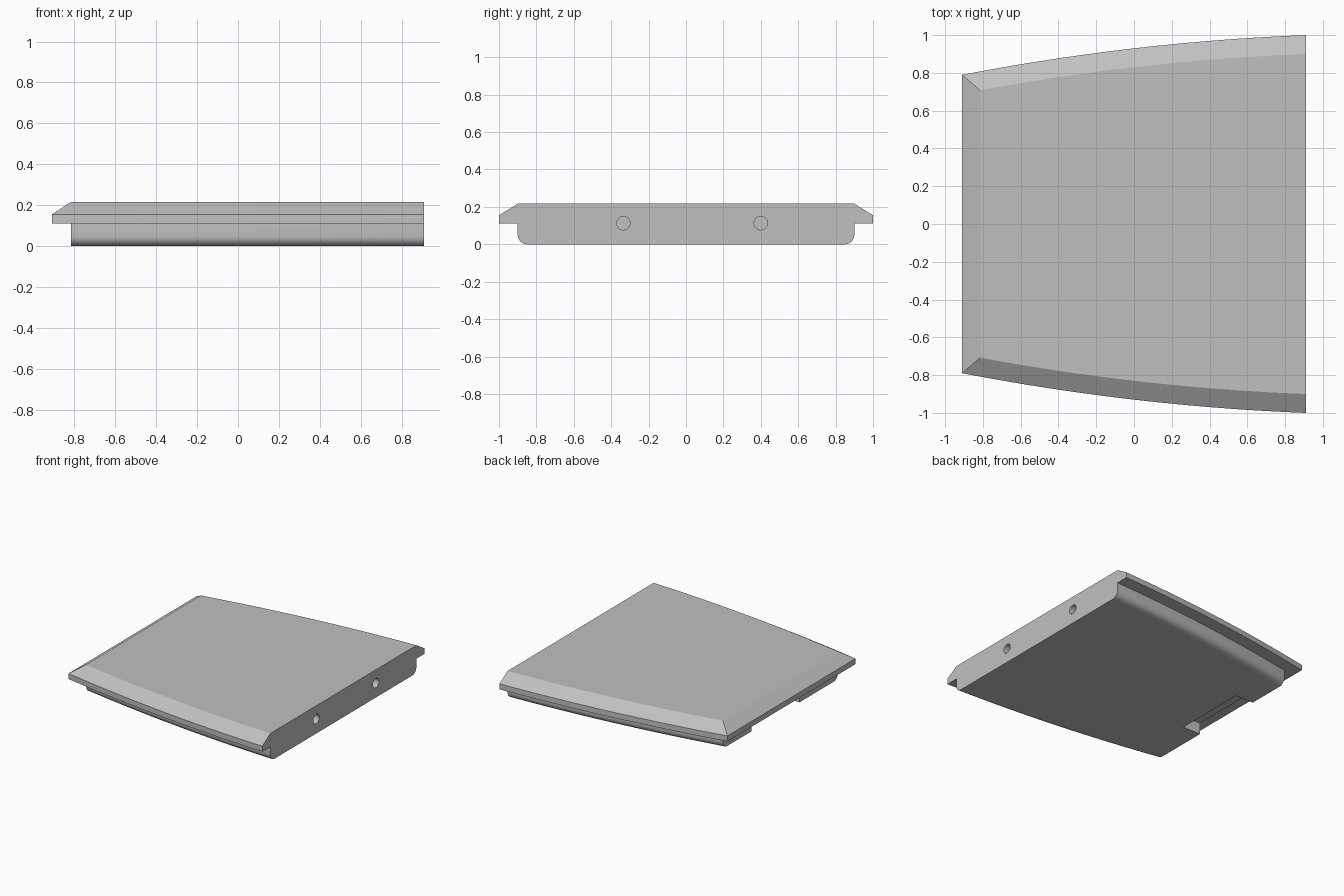
import bpy, bmesh, math

cube = bpy.data.objects.get("Cube")
if cube:
    bpy.data.objects.remove(cube, do_unlink=True)

X_END, LIP, STEPS = 0.91, 0.095, 24
LIP_BOTTOM, LIP_TOP, TOP = 0.112, 0.155, 0.217
RADIUS, ARC = 0.05, 6

# Plain grey finish
grey = bpy.data.materials.new("light_grey")
grey.use_nodes = True
grey.diffuse_color = (0.53, 0.53, 0.53, 1)
grey.node_tree.nodes["Principled BSDF"].inputs["Base Color"].default_value = (0.53, 0.53, 0.53, 1)


def half_width(x):
    """Bowed side edge, widest at the straight joining end."""
    u = X_END - x
    return 1 - 0.0385 * u - 0.0423 * u * u


def outline(x_start, inset, z):
    """Open chain from the joining end, round the tapered end and back."""
    xs = [X_END + (x_start - X_END) * i / STEPS for i in range(STEPS + 1)]
    front = [(x, inset - half_width(x), z) for x in xs]
    return front + [(x, -y, z) for x, y, z in reversed(front)]


# Levels: rounded lower body, overhanging lip, bevel up to the top
inner_x = LIP - X_END
levels = []
for i in range(ARC + 1):
    a = math.pi / 2 * i / ARC
    levels.append((inner_x, 0.1 + RADIUS * (1 - math.sin(a)), RADIUS * (1 - math.cos(a))))
levels += [(inner_x, 0.1, LIP_BOTTOM), (-X_END, 0, LIP_BOTTOM),
           (-X_END, 0, LIP_TOP), (inner_x, 0.1, TOP)]

bm = bmesh.new()
chains = [[bm.verts.new(p) for p in outline(*level)] for level in levels]
for low, high in zip(chains, chains[1:]):
    for i in range(len(low) - 1):
        bm.faces.new((low[i], low[i + 1], high[i + 1], high[i]))
bm.faces.new(chains[0])
bm.faces.new(chains[-1])
bm.faces.new([c[0] for c in chains] + [c[-1] for c in reversed(chains)])
bmesh.ops.recalc_face_normals(bm, faces=bm.faces)
mesh = bpy.data.meshes.new("panel")
bm.to_mesh(mesh)
bm.free()
mesh.materials.append(grey)
panel = bpy.data.objects.new("panel", mesh)
bpy.context.collection.objects.link(panel)


def cut(cutter):
    """Subtract a helper from the panel, then remove it."""
    cutter.hide_render = True
    cutter.data.materials.append(grey)
    mod = panel.modifiers.new("cut", "BOOLEAN")
    mod.operation, mod.solver, mod.object = "DIFFERENCE", "EXACT", cutter
    bpy.ops.object.select_all(action="DESELECT")
    bpy.context.view_layer.objects.active = panel
    panel.select_set(True)
    bpy.ops.object.modifier_apply(modifier=mod.name)
    bpy.data.objects.remove(cutter, do_unlink=True)


# Dowel holes in the joining end
for y in (-0.335, 0.4):
    bpy.ops.mesh.primitive_cylinder_add(vertices=32, radius=0.036, depth=0.4,
                                        location=(X_END, y, 0.113),
                                        rotation=(0, math.pi / 2, 0))
    bpy.context.object.name = "hole_cutter"
    cut(bpy.context.object)

# Finger notch under the tapered end
bpy.ops.mesh.primitive_cube_add(size=1, location=(inner_x, 0.06, 0))
notch = bpy.context.object
notch.name = "notch_cutter"
notch.scale = (0.31, 0.59, 0.18)
cut(notch)

# Smooth the curved sides, keep the flat faces flat
bpy.ops.object.shade_smooth_by_angle(angle=math.radians(22))
for face in panel.data.polygons:
    if abs(face.normal.z) > 0.999 or abs(face.normal.x) > 0.999:
        face.use_smooth = False
